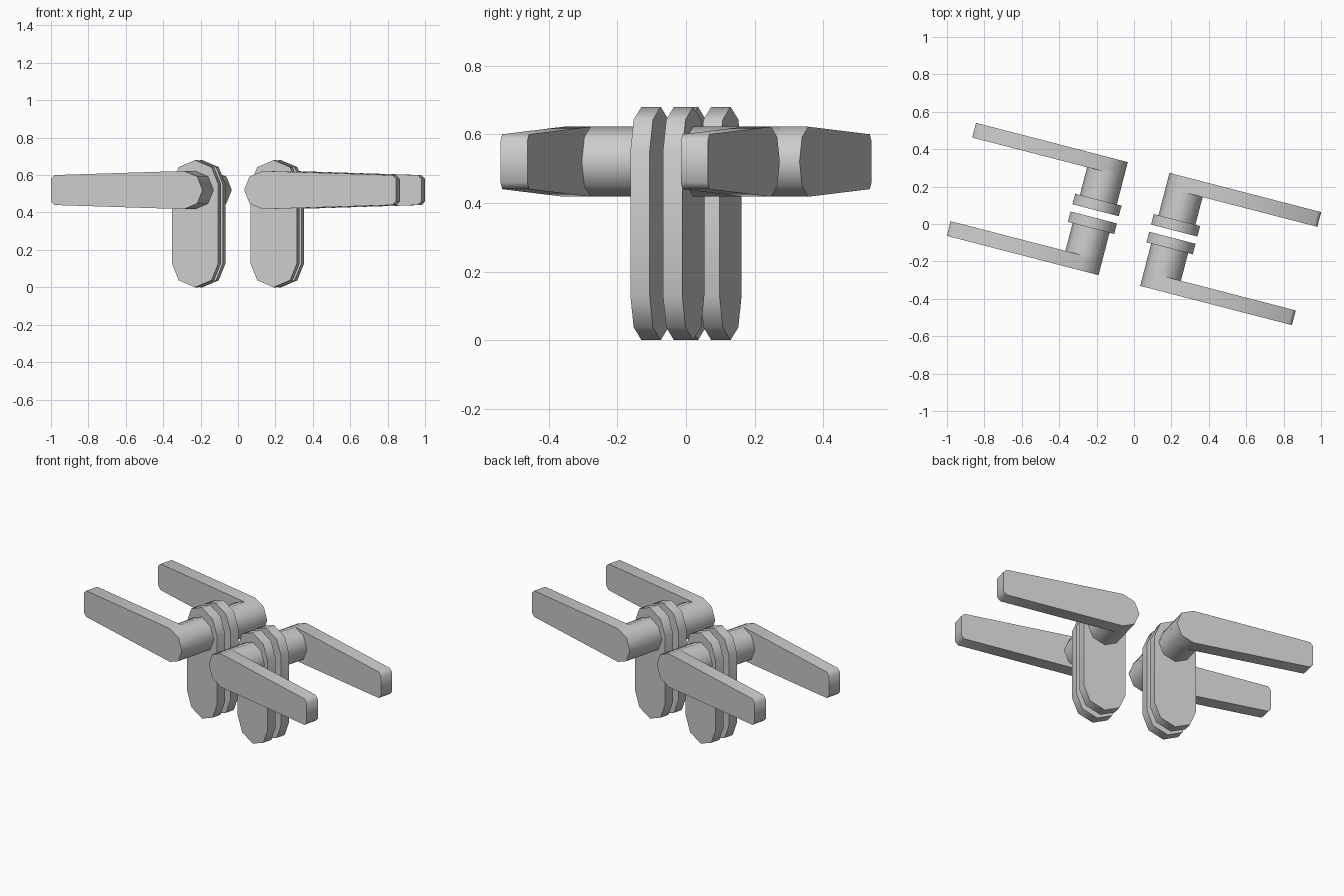
import bpy, bmesh, math

if "Cube" in bpy.data.objects:
    bpy.data.objects.remove(bpy.data.objects["Cube"])

ANGLE = math.radians(-14.5)   # whole set is turned about z
CX, CZ = 0.217, 0.52          # spindle axis


def arc(cx, cz, r, start, end, n):
    """Points on an arc in the xz plane, angles in degrees."""
    return [(cx + r * math.cos(math.radians(start + (end - start) * i / n)),
             cz + r * math.sin(math.radians(start + (end - start) * i / n)))
            for i in range(n + 1)]


def extrude(name, outline, y0, y1):
    """Extrude an xz outline along y, then mirror to all four corners."""
    bm = bmesh.new()
    face = bm.faces.new([bm.verts.new((x, y0, z)) for x, z in outline])
    res = bmesh.ops.extrude_face_region(bm, geom=[face])
    moved = [g for g in res["geom"] if isinstance(g, bmesh.types.BMVert)]
    bmesh.ops.translate(bm, verts=moved, vec=(0, y1 - y0, 0))
    bmesh.ops.recalc_face_normals(bm, faces=bm.faces)
    mesh = bpy.data.meshes.new(name)
    bm.to_mesh(mesh)
    bm.free()
    obj = bpy.data.objects.new(name, mesh)
    bpy.context.collection.objects.link(obj)
    obj.rotation_euler.z = ANGLE
    bpy.ops.object.select_all(action='DESELECT')
    obj.select_set(True)
    bpy.context.view_layer.objects.active = obj
    bpy.ops.object.shade_smooth_by_angle(angle=math.radians(50))
    mirror = obj.modifiers.new("Mirror", 'MIRROR')
    mirror.use_axis = (True, True, False)
    mirror.use_mirror_merge = False
    return obj


# Back plate: stadium with four-segment round ends
R = 0.128
plate = arc(CX, 0.68 - R, R, 0, 180, 4) + arc(CX, R, R, 180, 360, 4)
extrude("back_plate", plate, 0.020, 0.078)

# Neck: eight-sided spindle housing
extrude("neck", arc(CX, CZ, 0.102, 0, 360, 8)[:-1], 0.07, 0.24)

# Lever: half-octagon root tapering to a chamfered tip
tip, h, c = 0.953, 0.08, 0.02
lever = arc(CX, CZ, 0.102, 90, 270, 4) + [
    (tip - c, CZ - h), (tip, CZ - h + c), (tip, CZ + h - c), (tip - c, CZ + h)]
extrude("lever", lever, 0.231, 0.312)
